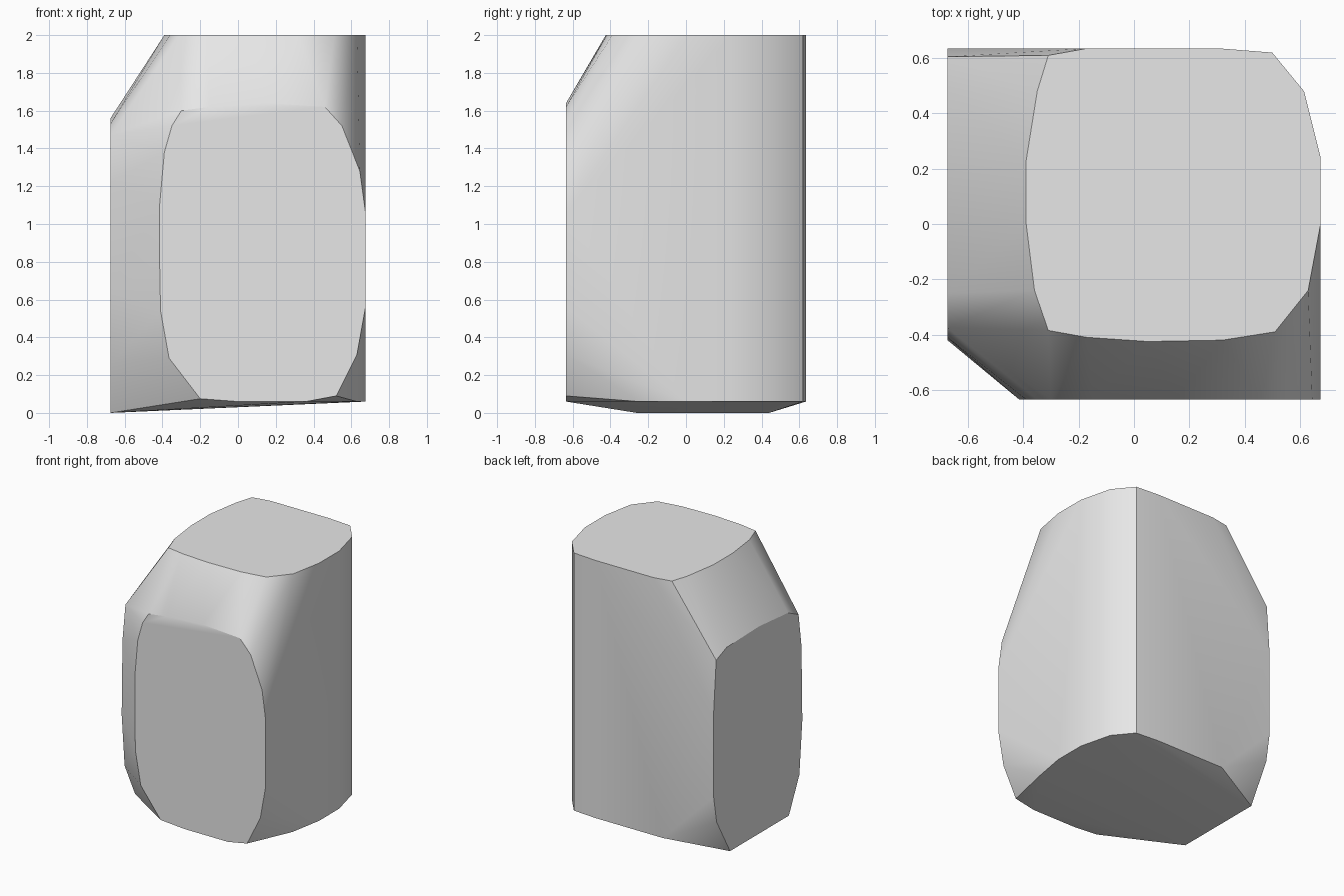
import bpy
import bmesh
import math

# Remove the default cube only
default_cube = bpy.data.objects.get("Cube")
if default_cube:
    bpy.data.objects.remove(default_cube, do_unlink=True)

# Half width, half depth and full height of the block
HALF_X, HALF_Y, HEIGHT = 0.675, 0.635, 2.0


def plain_material(name, value):
    material = bpy.data.materials.new(name)
    material.use_nodes = True
    colour = (value, value, value, 1)
    material.diffuse_color = colour
    shader = next(node for node in material.node_tree.nodes
                  if node.type == "BSDF_PRINCIPLED")
    shader.inputs["Base Color"].default_value = colour
    return material


def lay_on_plane(profile, axis, position):
    """Turn a flat outline into points on the plane where axis = position."""
    points = []
    for first, second in profile:
        point = [first, second]
        point.insert(axis, position)
        points.append(tuple(point))
    return points


def hull_object(name, points, material):
    """Wrap the outlines in one convex skin with clean flat faces."""
    bm = bmesh.new()
    for point in points:
        bm.verts.new(point)
    result = bmesh.ops.convex_hull(bm, input=bm.verts[:])
    unused = {item for key in ("geom_interior", "geom_unused")
              for item in result[key] if isinstance(item, bmesh.types.BMVert)}
    bmesh.ops.delete(bm, geom=list(unused), context="VERTS")
    bmesh.ops.dissolve_limit(bm, angle_limit=math.radians(0.5),
                             verts=bm.verts[:], edges=bm.edges[:])
    bmesh.ops.recalc_face_normals(bm, faces=bm.faces[:])
    mesh = bpy.data.meshes.new(name)
    bm.to_mesh(mesh)
    bm.free()
    mesh.materials.append(material)
    block = bpy.data.objects.new(name, mesh)
    bpy.context.collection.objects.link(block)
    return block


# Flat top, as x and y
top_outline = [
    (-.39, .23), (-.39, 0), (-.36, -.24), (-.31, -.385), (-.17, -.41),
    (.05, -.425), (.32, -.42), (.51, -.39), (.63, -.24), (HALF_X, 0),
    (-.17, HALF_Y), (-.31, .61), (-.35, .48),
]

# Flat front, as x and z
front_outline = [
    (-.415, 1.1), (-.415, .8), (-.41, .54), (-.365, .29), (-.2, .075),
    (0, .06), (.36, .06), (.52, .09), (.63, .31), (HALF_X, .56),
    (HALF_X, 1.06), (.645, 1.28), (.55, 1.52), (.46, 1.62), (.15, 1.64),
    (-.15, 1.62), (-.3, 1.6), (-.35, 1.52), (-.39, 1.38),
]

# Flat face on the -x side, as y and z
side_outline = [
    (.605, 1.5), (HALF_Y, 1.12), (HALF_Y, .48), (.6, .28), (.44, 0),
    (-.26, 0), (-.385, .26), (-.42, .66), (-.41, 1.22), (-.375, 1.47),
    (-.25, 1.53), (.09, 1.56), (.48, 1.55),
]

# Rounded upright corner, the same at the top and at the base
corner_outline = [(HALF_X, .24), (.615, .48), (.5, .62), (.31, HALF_Y)]

# Remaining rim of the base
base_outline = [(HALF_X, 0), (.63, -.25), (-.25, HALF_Y)]

BASE_RIM = 0.06
outline_points = (
    lay_on_plane(top_outline + corner_outline, 2, HEIGHT)
    + lay_on_plane(front_outline, 1, -HALF_Y)
    + lay_on_plane(side_outline, 0, -HALF_X)
    + lay_on_plane(corner_outline + base_outline, 2, BASE_RIM)
)

# Faceted block with soft blends between its flat faces
stone_grey = plain_material("light grey", 0.8)
block = hull_object("faceted_block", outline_points, stone_grey)

bpy.ops.object.select_all(action="DESELECT")
block.select_set(True)
bpy.context.view_layer.objects.active = block
bpy.ops.object.shade_smooth_by_angle(angle=math.radians(30))
